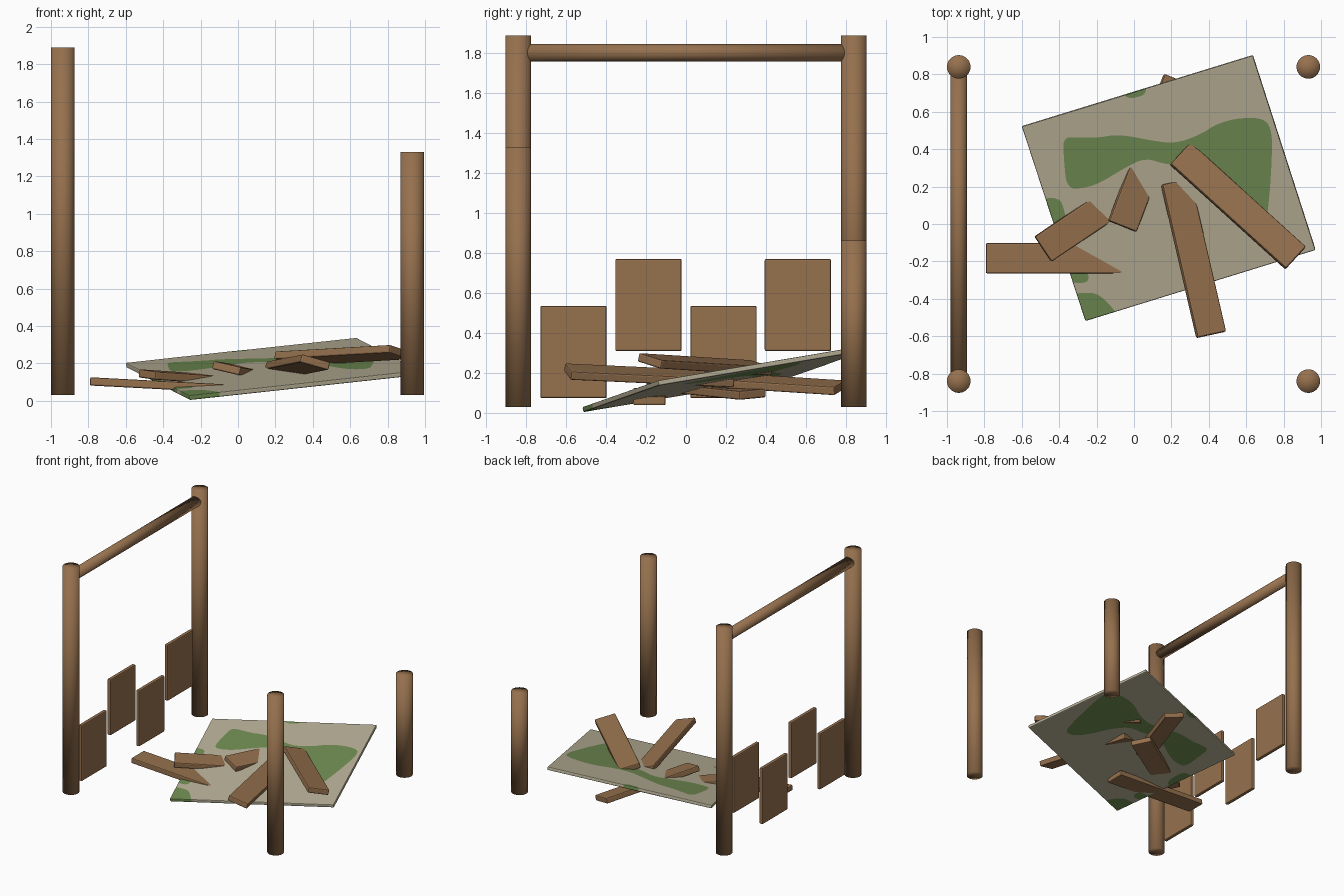
import bpy, bmesh, math
from mathutils import Vector, Matrix
from mathutils.geometry import delaunay_2d_cdt

if "Cube" in bpy.data.objects:
    bpy.data.objects.remove(bpy.data.objects["Cube"])


def material(name, rgb):
    m = bpy.data.materials.new(name)
    m.diffuse_color = (*rgb, 1)
    m.use_nodes = True
    m.node_tree.nodes["Principled BSDF"].inputs["Base Color"].default_value = m.diffuse_color
    return m


WOOD = material("brown wood", (0.305, 0.165, 0.076))
CLOTH = material("beige cloth", (0.474, 0.429, 0.305))
GREEN = material("moss green", (0.162, 0.262, 0.084))


def add_object(name, mesh, mats, bevel=0):
    ob = bpy.data.objects.new(name, mesh)
    bpy.context.collection.objects.link(ob)
    for m in mats:
        mesh.materials.append(m)
    if bevel:
        b = ob.modifiers.new("bevel", 'BEVEL')
        b.width, b.segments, b.use_clamp_overlap = bevel, 2, False
        b.limit_method, b.angle_limit = 'ANGLE', math.radians(40)
    return ob


def log(name, start, end, radius):
    """Round log, shaded smooth all over, between two points."""
    a, b = Vector(start), Vector(end)
    bpy.ops.mesh.primitive_cylinder_add(vertices=32, radius=radius, depth=(b - a).length,
                                        end_fill_type='TRIFAN', location=(a + b) / 2)
    ob = bpy.context.object
    ob.name = name
    ob.rotation_euler = (b - a).to_track_quat('Z', 'Y').to_euler()
    ob.data.materials.append(WOOD)
    bpy.ops.object.shade_smooth()


def board(name, size, matrix, bevel=0.008):
    bm = bmesh.new()
    bmesh.ops.create_cube(bm, size=1, matrix=Matrix.Diagonal((*size, 1)))
    me = bpy.data.meshes.new(name)
    bm.to_mesh(me)
    bm.free()
    add_object(name, me, [WOOD], bevel).matrix_world = matrix


# Corner posts of different heights, and the one remaining crossbeam
for name, x, y, top in (("front_left_post", -0.937, -0.84, 1.89),
                        ("back_left_post", -0.937, 0.84, 1.89),
                        ("front_right_post", 0.932, -0.84, 1.33),
                        ("back_right_post", 0.932, 0.84, 0.862)):
    log(name, (x, y, 0.03), (x, y, top), 0.063)
log("crossbeam", (-0.937, -0.8, 1.803), (-0.937, 0.8, 1.803), 0.043)

# Upright wall boards, alternately low and high
for i, y in enumerate((-0.563, -0.188, 0.188, 0.56)):
    z = 0.54 if i % 2 else 0.305
    board(f"wall_board_{i + 1}", (0.03, 0.332, 0.462), Matrix.Translation((-0.932, y, z)))

# Fallen planks: top centre of each end, and how much the left side is higher
PLANKS = [((-0.79, -0.183, 0.126), (0.05, -0.183, 0.082), 0.0),
          ((-0.485, -0.135, 0.163), (0.21, 0.333, 0.115), 0.013),
          ((-0.058, -0.013, 0.197), (0.24, 0.772, 0.147), 0.035),
          ((0.418, -0.59, 0.228), (0.229, 0.228, 0.19), 0.045),
          ((0.867, -0.178, 0.282), (0.25, 0.381, 0.247), 0.038)]
THICK, WIDE = 0.044, 0.162
for i, (start, end, roll) in enumerate(PLANKS):
    a, b = Vector(start), Vector(end)
    u = (b - a).normalized()
    v = Vector((0, 0, 1)).cross(u).normalized() * WIDE + Vector((0, 0, roll))
    v = (v - u * v.dot(u)).normalized()
    n = u.cross(v)
    mat = Matrix((u, v, n)).transposed().to_4x4()
    mat.translation = (a + b) / 2 - n * THICK / 2
    board(f"fallen_plank_{i + 1}", ((b - a).length, WIDE, THICK), mat)


# Tilted sheet with green patches cut into its faces
def rounded(pts, times=2):
    """Soften a closed outline by cutting its corners."""
    for _ in range(times):
        out = []
        for p, q in zip(pts, pts[1:] + pts[:1]):
            out += [p.lerp(q, 0.25), p.lerp(q, 0.75)]
        pts = out
    return pts


CORNERS = [(-0.26, -0.52), (0.97, -0.14), (0.635, 0.90), (-0.60, 0.52)]
PATCHES = [
    [(-0.38, 0.46), (-0.31, 0.465), (-0.2, 0.46), (-0.08, 0.48), (0.1, 0.445), (0.22, 0.43),
     (0.35, 0.475), (0.45, 0.54), (0.57, 0.568), (0.7, 0.565), (0.74, 0.49), (0.735, 0.3),
     (0.72, 0.1), (0.7, -0.02), (0.6, -0.01), (0.5, 0.1), (0.41, 0.23), (0.3, 0.32),
     (0.18, 0.315), (0.06, 0.355), (-0.05, 0.3), (-0.18, 0.22), (-0.27, 0.19),
     (-0.36, 0.19), (-0.375, 0.35)],
    [(-0.06, 0.72), (0.06, 0.77), (0.065, 0.70), (0.03, 0.68), (-0.03, 0.67), (-0.06, 0.70)],
    [(-0.53, 0.13), (-0.40, 0.145), (-0.37, 0.07), (-0.36, -0.02), (-0.40, -0.06), (-0.50, -0.03)],
    [(-0.40, -0.25), (-0.28, -0.235), (-0.24, -0.27), (-0.25, -0.32), (-0.38, -0.31)],
    [(-0.38, -0.38), (-0.25, -0.365), (-0.19, -0.375), (-0.12, -0.44), (-0.05, -0.54),
     (-0.2, -0.65), (-0.38, -0.6)],
]
outlines = [[Vector(c) for c in CORNERS]]
outlines += [rounded([Vector(p) for p in patch]) for patch in PATCHES]
points, loops = [], []
for o in outlines:
    area = sum(p.x * q.y - q.x * p.y for p, q in zip(o, o[1:] + o[:1]))
    o = o if area > 0 else o[::-1]
    loops.append(list(range(len(points), len(points) + len(o))))
    points += o
verts, _, faces, _, _, origin = delaunay_2d_cdt(points, [], loops, 1, 1e-5, True)


def sheet_height(p):
    d = p - Vector((-0.26, -0.52))
    u = (d.x * 1.04 + 0.34 * d.y) / 1.419
    v = (1.24 * d.y - 0.38 * d.x) / 1.419
    return 0.029 + 0.134 * u + 0.175 * v


kept = [(f, 1 if len(o) > 1 else 0) for f, o in zip(faces, origin) if 0 in o]
used = sorted({i for f, _ in kept for i in f})
index = {old: new for new, old in enumerate(used)}
me = bpy.data.meshes.new("fallen_sheet")
me.from_pydata([(verts[i].x, verts[i].y, sheet_height(verts[i])) for i in used], [],
               [[index[i] for i in f] for f, _ in kept])
sheet = add_object("fallen_sheet", me, [CLOTH, GREEN])
for poly, (_, slot) in zip(me.polygons, kept):
    poly.material_index = slot
solid = sheet.modifiers.new("thickness", 'SOLIDIFY')
solid.thickness, solid.offset = 0.026, -1
edge = sheet.modifiers.new("bevel", 'BEVEL')
edge.width, edge.segments, edge.use_clamp_overlap = 0.006, 2, False
edge.limit_method, edge.angle_limit = 'ANGLE', math.radians(40)
